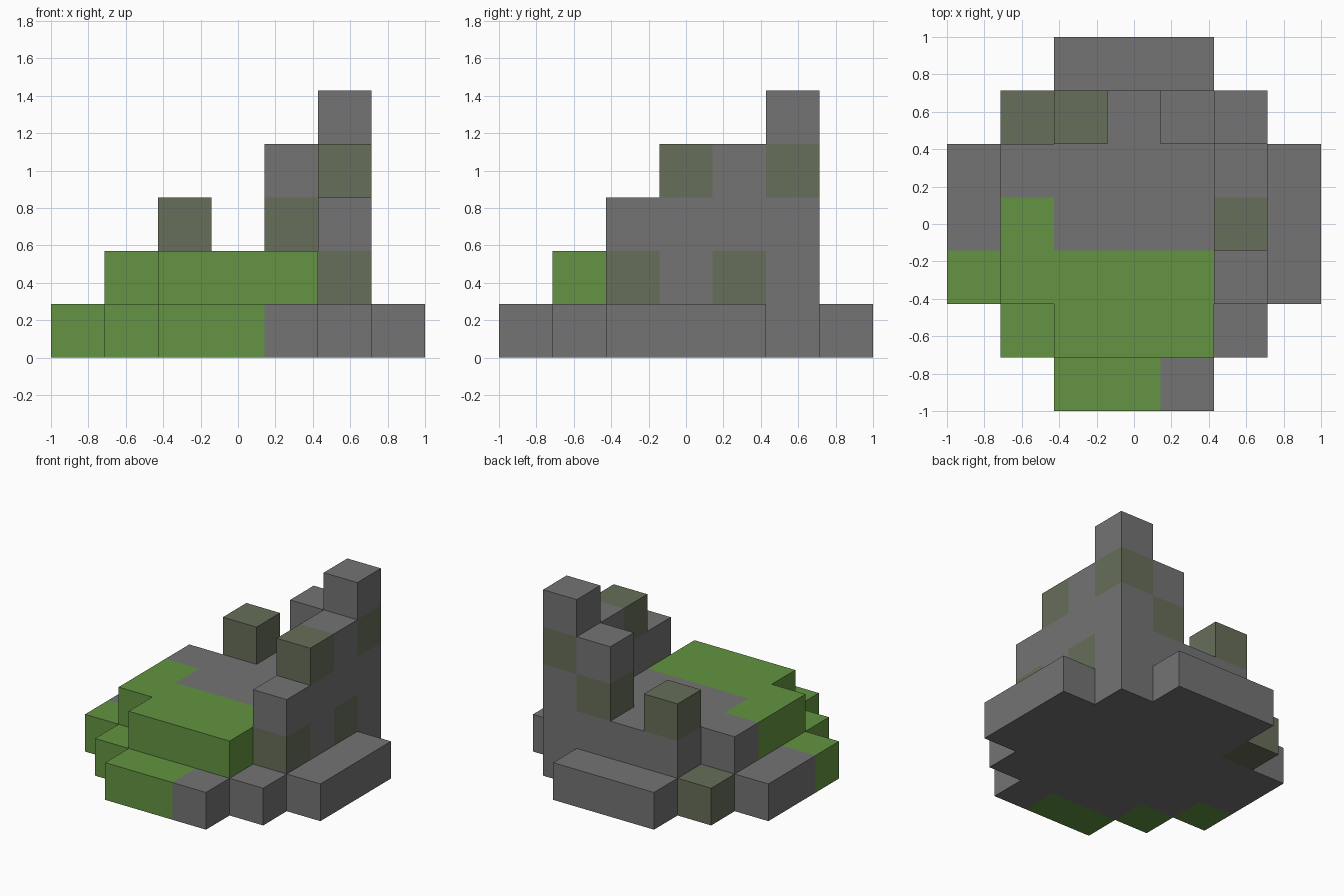
import bpy
import bmesh
from mathutils import Vector

if "Cube" in bpy.data.objects:
    bpy.data.objects.remove(bpy.data.objects["Cube"], do_unlink=True)

GRID = 7
SIZE = 2 / GRID


def make_material(name, color):
    mat = bpy.data.materials.new(name)
    mat.use_nodes = True
    rgba = (*color, 1)
    mat.diffuse_color = rgba
    bsdf = next(n for n in mat.node_tree.nodes if n.type == "BSDF_PRINCIPLED")
    bsdf.inputs["Base Color"].default_value = rgba
    return mat


STONE, MOSS, GRASS = range(3)
materials = [
    make_material("grey_stone", (0.174, 0.174, 0.174)),
    make_material("mossy_stone", (0.136, 0.156, 0.1)),
    make_material("grass_green", (0.125, 0.294, 0.054)),
]


def block(x0, x1, y0, y1, z0, z1):
    """All grid cells in an inclusive range."""
    return {(x, y, z) for x in range(x0, x1 + 1)
            for y in range(y0, y1 + 1) for z in range(z0, z1 + 1)}


# Parts as unions of grid blocks
parts = {
    # round stepped foundation
    "foundation": block(2, 4, 0, 6, 0, 0) | block(1, 5, 1, 5, 0, 0)
    | block(0, 6, 2, 4, 0, 0),
    # raised floor
    "raised_floor": block(2, 4, 1, 5, 1, 1) | block(1, 5, 2, 4, 1, 1)
    | block(5, 5, 5, 5, 1, 1),
    # ruined side wall, rising to the corner tower
    "side_wall": block(5, 5, 2, 4, 2, 2) | block(5, 5, 3, 4, 3, 3),
    "corner_tower": block(5, 5, 5, 5, 2, 4),
    "back_wall": block(4, 4, 5, 5, 2, 3),
    "broken_pillar": block(2, 2, 5, 5, 2, 2),
}
solid = set().union(*parts.values())

# Patches of grass and moss; everything else is bare stone
grass = (block(2, 3, 0, 0, 0, 0) | block(1, 1, 1, 1, 0, 0)
         | block(0, 0, 2, 2, 0, 0) | block(2, 4, 1, 1, 0, 1)
         | block(1, 4, 2, 2, 1, 1) | block(1, 1, 3, 3, 1, 1))
grass -= block(2, 4, 1, 1, 0, 0)
moss = {(1, 5, 0), (5, 2, 1), (5, 4, 1), (2, 5, 2), (4, 5, 2),
        (5, 3, 3), (5, 5, 3)}


def build_part(name, cells):
    """Make one mesh from the exposed faces of the cells."""
    bm = bmesh.new()
    for cell in sorted(cells):
        color = GRASS if cell in grass else MOSS if cell in moss else STONE
        center = Vector((cell[0] - 3, cell[1] - 3, cell[2] + 0.5)) * SIZE
        for axis in range(3):
            for sign in (-1, 1):
                neighbour = list(cell)
                neighbour[axis] += sign
                if tuple(neighbour) in solid:
                    continue
                n, u, v = Vector(), Vector(), Vector()
                n[axis] = sign
                u[(axis + 1) % 3] = sign
                v[(axis + 2) % 3] = 1
                corners = [n - u - v, n + u - v, n + u + v, n - u + v]
                face = bm.faces.new(
                    [bm.verts.new(center + c * SIZE / 2) for c in corners])
                face.material_index = color
    bmesh.ops.remove_doubles(bm, verts=bm.verts[:], dist=0.001)
    # Join flat neighbours of one colour
    bmesh.ops.dissolve_limit(bm, angle_limit=0.01, verts=bm.verts[:],
                             edges=bm.edges[:], delimit={"MATERIAL"})
    mesh = bpy.data.meshes.new(name)
    for mat in materials:
        mesh.materials.append(mat)
    bm.to_mesh(mesh)
    bm.free()
    obj = bpy.data.objects.new(name, mesh)
    bpy.context.collection.objects.link(obj)


for part_name, part_cells in parts.items():
    build_part(part_name, part_cells)
